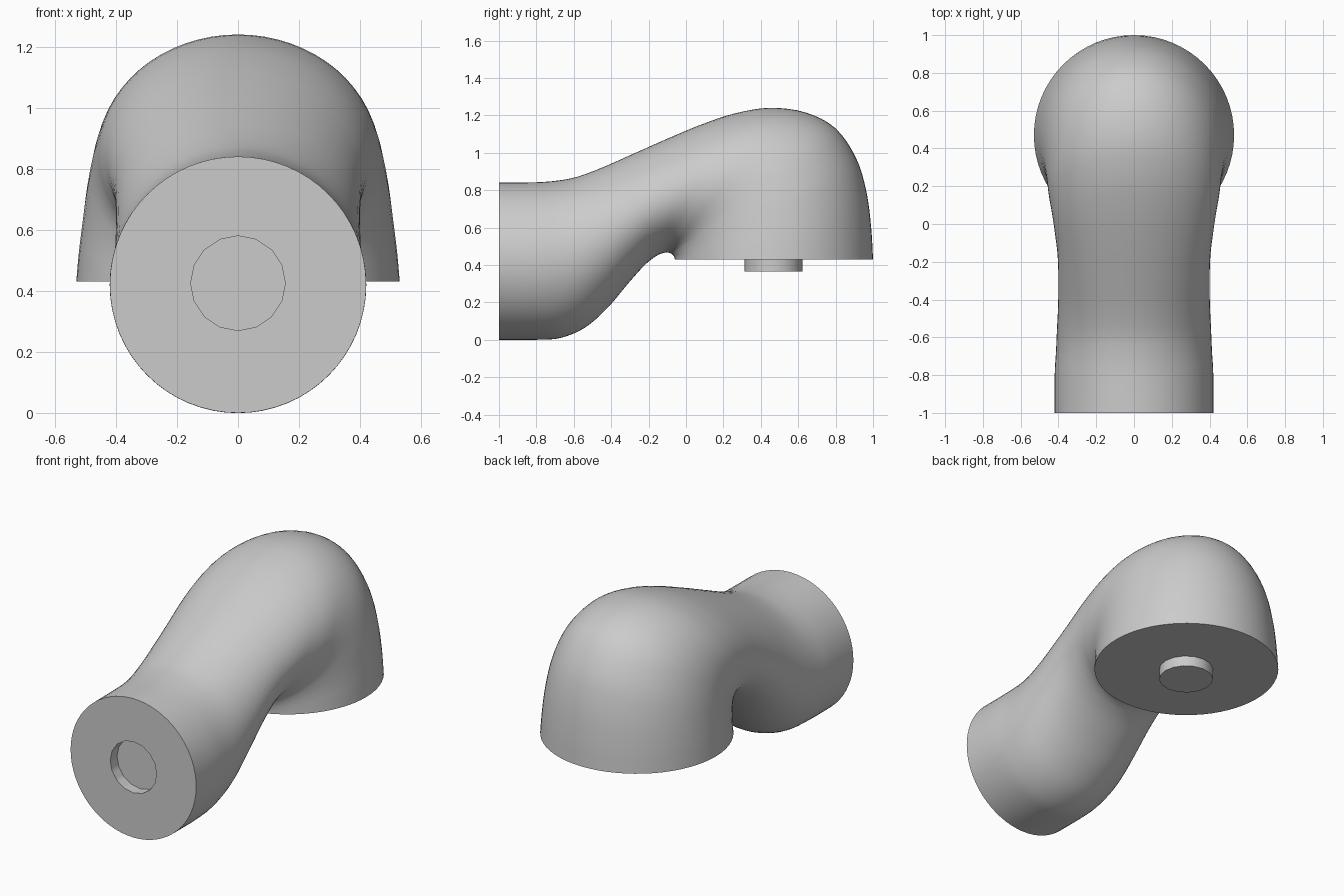
import bpy
import bmesh
import math
from mathutils import Vector

default_cube = bpy.data.objects.get("Cube")
if default_cube:
    bpy.data.objects.remove(default_cube, do_unlink=True)

SEGMENTS = 64
STEPS = 4
SOCKET_SIDES = 16
SOCKET_RADIUS = 0.155
SOCKET_DEPTH = 0.065

# One light grey for the whole part
grey = bpy.data.materials.new("light_grey")
grey.use_nodes = True
colour = (0.6, 0.6, 0.6, 1)
grey.diffuse_color = colour
grey.node_tree.nodes["Principled BSDF"].inputs["Base Color"].default_value = colour


def finish(obj):
    """Assign the material and shade smooth while keeping the rims sharp."""
    obj.data.materials.append(grey)
    bpy.ops.object.select_all(action="DESELECT")
    obj.select_set(True)
    bpy.context.view_layer.objects.active = obj
    bpy.ops.object.shade_smooth_by_angle(angle=math.radians(35))


# Stations along the bend: lower y, lower z, upper y, upper z, half width
stations = [Vector(s) for s in (
    (-1, 0, -1, .84, .42),
    (-.8, 0, -.8, .842, .42),
    (-.67, .01, -.68, .852, .413),
    (-.54, .065, -.58, .872, .408),
    (-.42, .17, -.45, .92, .402),
    (-.31, .3, -.28, .995, .4),
    (-.22, .4, -.1, 1.075, .405),
    (-.16, .447, .08, 1.15, .42),
    (-.125, .463, .26, 1.21, .435),
    (-.105, .466, .45, 1.24, .452),
    (-.09, .465, .64, 1.215, .465),
    (-.08, .461, .8, 1.13, .48),
    (-.073, .455, .91, .97, .497),
    (-.068, .45, .965, .79, .51),
    (-.063, .442, .99, .6, .522),
    (-.06, .43, 1, .43, .53),
)]


def spline(p0, p1, p2, p3, t):
    """Smooth interpolation between two neighbouring stations."""
    return (p1 * 2 + (p2 - p0) * t
            + (p0 * 2 - p1 * 5 + p2 * 4 - p3) * t ** 2
            + (p1 * 3 - p0 - p2 * 3 + p3) * t ** 3) / 2


def refined(points):
    last = len(points) - 1
    for i in range(last):
        nearby = [points[min(max(i + k, 0), last)] for k in (-1, 0, 1, 2)]
        for step in range(STEPS):
            yield spline(*nearby, step / STEPS)
    yield points[last]


def angles():
    return [math.tau * i / SEGMENTS for i in range(SEGMENTS)]


def section_ring(bm, station):
    """Elliptical section spanning the lower and upper profile points."""
    low_y, low_z, high_y, high_z, width = station
    low, high = Vector((0, low_y, low_z)), Vector((0, high_y, high_z))
    centre, reach = (low + high) / 2, (high - low) / 2
    side = Vector((width, 0, 0))
    return [bm.verts.new(centre + reach * math.cos(a) + side * math.sin(a))
            for a in angles()]


def socket_ring(bm, y):
    """Faceted ring of the round socket in the front face."""
    wedge = math.tau / SOCKET_SIDES
    ring = []
    for a in angles():
        r = SOCKET_RADIUS * math.cos(wedge / 2) / math.cos(a % wedge - wedge / 2)
        ring.append(bm.verts.new((r * math.sin(a), y, .425 + r * math.cos(a))))
    return ring


# Bent body: socket floor, socket wall, front face, sweep, flat underside
bm = bmesh.new()
rings = [socket_ring(bm, SOCKET_DEPTH - 1), socket_ring(bm, -1)]
rings += [section_ring(bm, s) for s in refined(stations)]
for first, second in zip(rings, rings[1:]):
    for i in range(SEGMENTS):
        j = (i + 1) % SEGMENTS
        bm.faces.new((first[i], first[j], second[j], second[i]))
bm.faces.new(rings[0])
bm.faces.new(rings[-1])
bmesh.ops.recalc_face_normals(bm, faces=bm.faces)
mesh = bpy.data.meshes.new("bent_body")
bm.to_mesh(mesh)
bm.free()
body = bpy.data.objects.new("bent_body", mesh)
bpy.context.collection.objects.link(body)
finish(body)

# Round joint peg under the bulb
bpy.ops.mesh.primitive_cylinder_add(
    vertices=SOCKET_SIDES, radius=SOCKET_RADIUS, depth=.085,
    location=(0, .467, .4075))
peg = bpy.context.object
peg.name = "joint_peg"
finish(peg)
